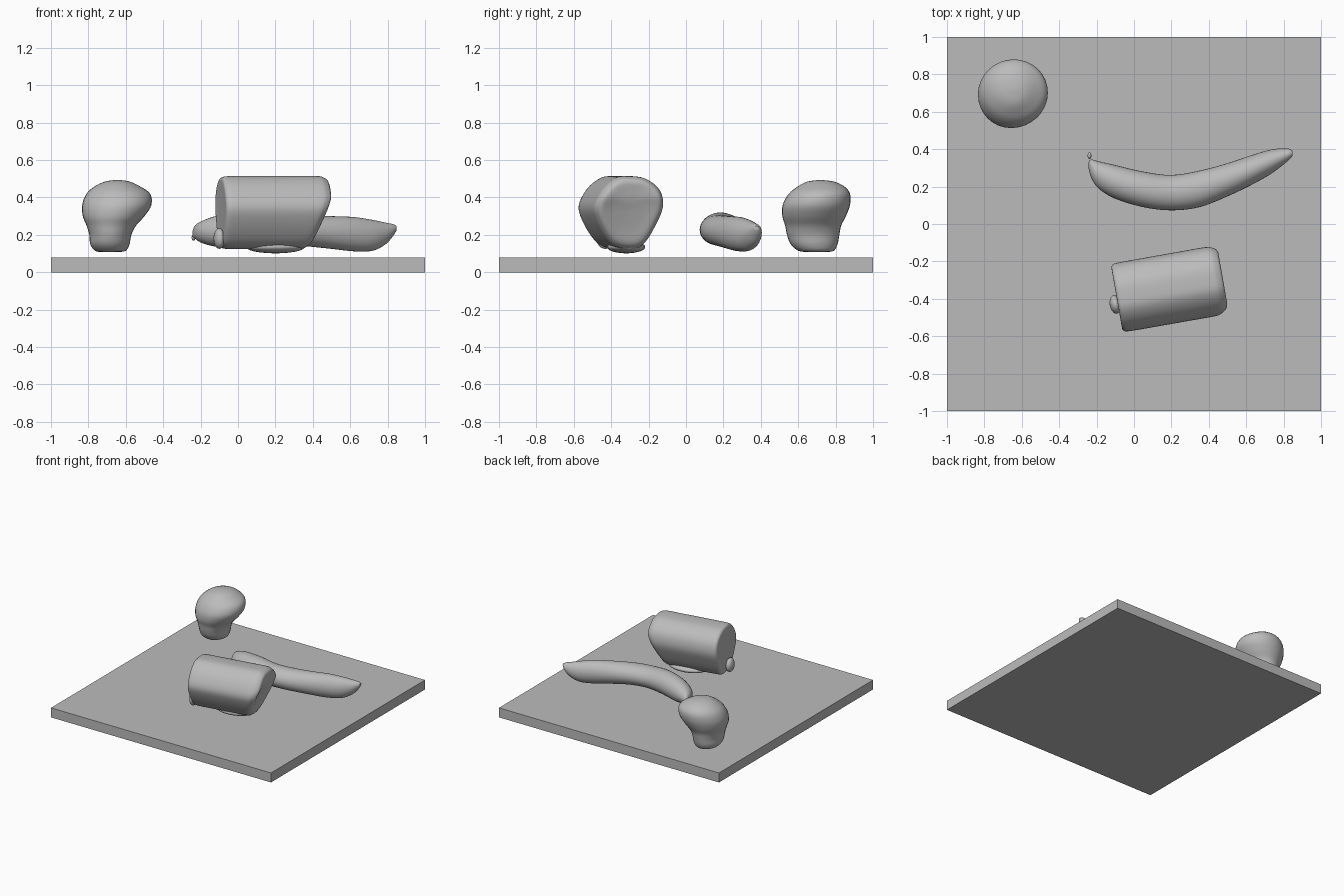
import bpy, bmesh, math
from mathutils import Vector, Matrix

if "Cube" in bpy.data.objects:
    bpy.data.objects.remove(bpy.data.objects["Cube"])

grey = bpy.data.materials.new("plain grey")
grey.diffuse_color = (0.5, 0.5, 0.5, 1)
grey.use_nodes = True
grey.node_tree.nodes["Principled BSDF"].inputs["Base Color"].default_value = grey.diffuse_color


def spline(keys, steps, closed=False):
    """Catmull-Rom interpolation of tuples."""
    n, out = len(keys), []
    for i in range(n if closed else n - 1):
        pick = (lambda k: keys[k % n]) if closed else (lambda k: keys[min(max(k, 0), n - 1)])
        a, b, c, d = (pick(i + k) for k in (-1, 0, 1, 2))
        for s in range(steps):
            t = s / steps
            out.append(tuple(0.5 * (2 * q + (r - p) * t + (2 * p - 5 * q + 4 * r - w) * t * t
                                    + (3 * q - p - 3 * r + w) * t ** 3)
                             for p, q, r, w in zip(a, b, c, d)))
    return out if closed else out + [tuple(keys[-1])]


def loft(name, rings, angle=50):
    """Skin a list of equal point rings and cap both ends."""
    bm = bmesh.new()
    vs = [[bm.verts.new(p) for p in ring] for ring in rings]
    n = len(vs[0])
    for lo, hi in zip(vs, vs[1:]):
        for i in range(n):
            j = (i + 1) % n
            bm.faces.new((lo[i], lo[j], hi[j], hi[i]))
    bm.faces.new(vs[0])
    bm.faces.new(vs[-1])
    bmesh.ops.recalc_face_normals(bm, faces=bm.faces)
    return finish(name, bm, angle)


def finish(name, bm, angle=None):
    me = bpy.data.meshes.new(name)
    bm.to_mesh(me)
    bm.free()
    me.materials.append(grey)
    ob = bpy.data.objects.new(name, me)
    bpy.context.collection.objects.link(ob)
    if angle:
        bpy.ops.object.select_all(action='DESELECT')
        ob.select_set(True)
        bpy.context.view_layer.objects.active = ob
        bpy.ops.object.shade_smooth_by_angle(angle=math.radians(angle))
    return ob


def oval_rings(stations, place, segs=32):
    """Stations hold (position, min a, max a, min b, max b)."""
    rings = []
    for p, a0, a1, b0, b1 in spline(stations, 4):
        rings.append([place(p, (a0 + a1) / 2 + (a1 - a0) / 2 * math.cos(2 * math.pi * i / segs),
                            (b0 + b1) / 2 + (b1 - b0) / 2 * math.sin(2 * math.pi * i / segs))
                      for i in range(segs)])
    return rings


def ellipsoid(name, centre, radii, turn=0):
    bm = bmesh.new()
    m = (Matrix.Translation(centre) @ Matrix.Rotation(math.radians(turn), 4, 'Z')
         @ Matrix.Diagonal((*radii, 1)))
    bmesh.ops.create_uvsphere(bm, u_segments=20, v_segments=12, radius=1, matrix=m)
    return finish(name, bm, 60)


# Flat square board
bm = bmesh.new()
bmesh.ops.create_cube(bm, size=1, matrix=Matrix.Translation((0, 0, 0.039))
                      @ Matrix.Diagonal((2, 2, 0.078, 1)))
finish("board", bm)

# Mushroom shaped lump: height, x range, y range
mushroom = [
    (0.108, -0.73, -0.64, 0.65, 0.75),
    (0.115, -0.765, -0.60, 0.60, 0.79),
    (0.15, -0.79, -0.58, 0.56, 0.81),
    (0.20, -0.795, -0.57, 0.54, 0.82),
    (0.25, -0.81, -0.545, 0.53, 0.83),
    (0.30, -0.83, -0.50, 0.515, 0.855),
    (0.36, -0.833, -0.463, 0.517, 0.877),
    (0.42, -0.81, -0.47, 0.55, 0.877),
    (0.46, -0.765, -0.525, 0.60, 0.845),
    (0.485, -0.71, -0.58, 0.65, 0.79),
    (0.493, -0.66, -0.63, 0.71, 0.73)]
loft("mushroom", oval_rings(mushroom, lambda p, a, b: (a, b, p)))

# Banana: x position, y range, z range
banana = [
    (-0.243, 0.30, 0.33, 0.19, 0.22),
    (-0.23, 0.25, 0.345, 0.18, 0.25),
    (-0.19, 0.19, 0.335, 0.155, 0.275),
    (-0.10, 0.135, 0.315, 0.135, 0.305),
    (0.05, 0.09, 0.28, 0.14, 0.32),
    (0.20, 0.073, 0.262, 0.145, 0.31),
    (0.35, 0.09, 0.285, 0.14, 0.305),
    (0.50, 0.148, 0.325, 0.125, 0.30),
    (0.62, 0.205, 0.365, 0.112, 0.295),
    (0.72, 0.26, 0.395, 0.115, 0.28),
    (0.79, 0.31, 0.405, 0.15, 0.265),
    (0.83, 0.345, 0.402, 0.195, 0.257),
    (0.848, 0.365, 0.39, 0.225, 0.247)]
loft("banana", oval_rings(banana, lambda p, a, b: (p, a, b)))
ellipsoid("banana_crumb", (-0.238, 0.365, 0.185), (0.01, 0.018, 0.016))

# Loaf: cross-section (depth, height) swept along a turned axis
section = spline([
    (0.185, 0.35), (0.165, 0.44), (0.09, 0.50), (0.0, 0.514), (-0.07, 0.505),
    (-0.14, 0.45), (-0.187, 0.36), (-0.17, 0.28), (-0.11, 0.18), (-0.05, 0.135),
    (0.04, 0.125), (0.10, 0.16), (0.155, 0.26)], 4, closed=True)
turn = math.radians(10)
rings = []
for u, scale in spline([(-0.285, 0.02), (-0.285, 0.5), (-0.287, 0.85), (-0.28, 0.95),
                        (-0.25, 0.995), (-0.1, 1.0), (0.1, 1.0), (0.23, 1.0),
                        (0.265, 0.96), (0.29, 0.84), (0.28, 0.5), (0.275, 0.02)], 3):
    ring = []
    for v, z in section:
        v, z = v * scale, 0.33 + (z - 0.33) * scale
        # the right end leans inwards towards the bottom
        lean = max(0, u) / 0.29 * min(0, z - 0.40) * 0.38
        x = u + lean
        ring.append((0.19 + x * math.cos(turn) - v * math.sin(turn),
                     -0.345 + x * math.sin(turn) + v * math.cos(turn), z))
    rings.append(ring)
loft("loaf", rings)
ellipsoid("loaf_foot", (0.20, -0.32, 0.135), (0.16, 0.10, 0.034), 10)
ellipsoid("loaf_torn_edge", (-0.10, -0.43, 0.18), (0.03, 0.05, 0.055), 10)
